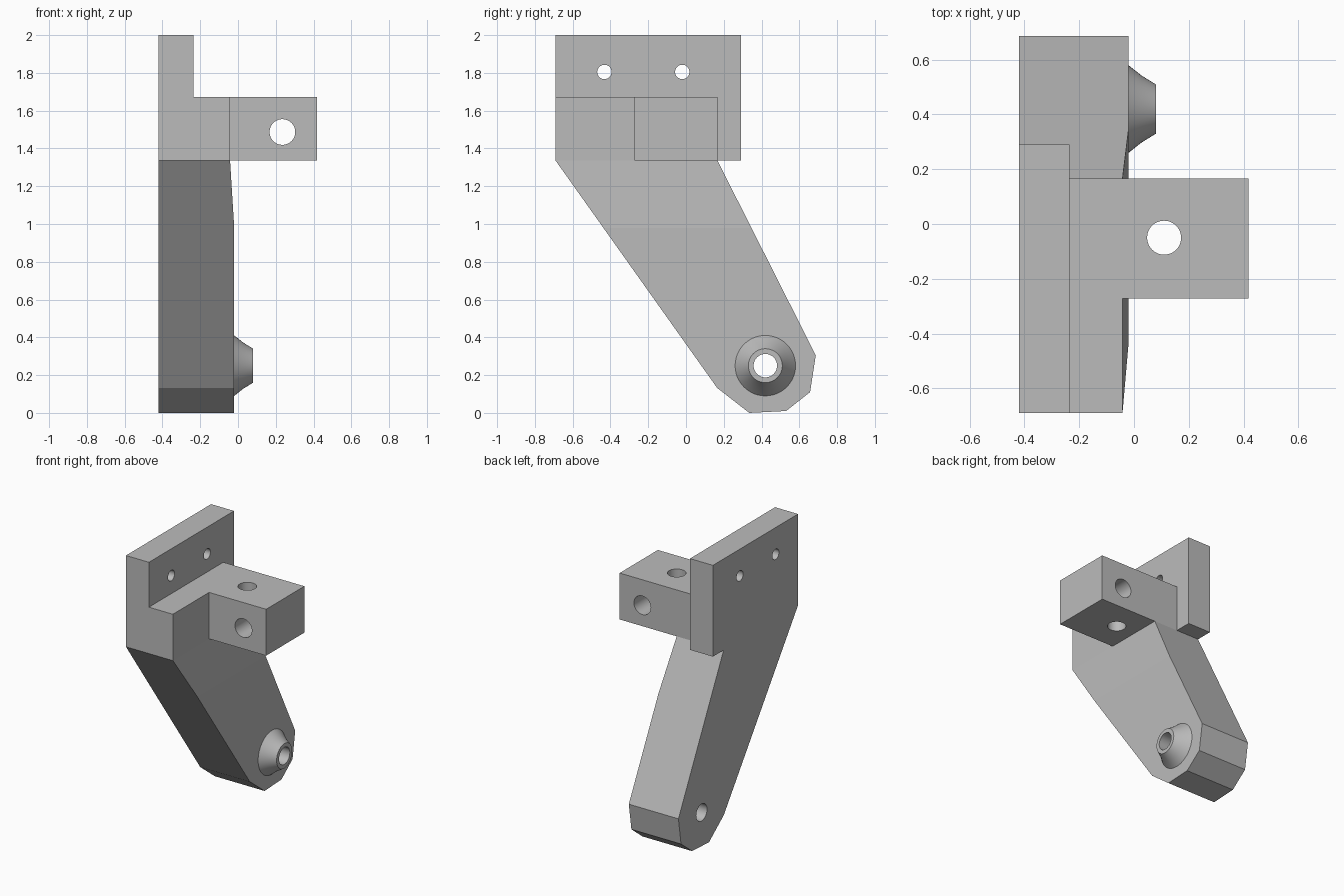
import bpy, bmesh, math
from mathutils import Vector

if "Cube" in bpy.data.objects:
    bpy.data.objects.remove(bpy.data.objects["Cube"], do_unlink=True)

grey = bpy.data.materials.new("plain_grey")
grey.use_nodes = True
grey.diffuse_color = (0.5, 0.5, 0.5, 1)
grey.node_tree.nodes["Principled BSDF"].inputs["Base Color"].default_value = grey.diffuse_color


def finish(name, bm):
    bmesh.ops.recalc_face_normals(bm, faces=bm.faces)
    mesh = bpy.data.meshes.new(name)
    bm.to_mesh(mesh)
    bm.free()
    mesh.materials.append(grey)
    obj = bpy.data.objects.new(name, mesh)
    bpy.context.collection.objects.link(obj)
    return obj


def box(name, low, high):
    bm = bmesh.new()
    bmesh.ops.create_cube(bm, size=1)
    low, high = Vector(low), Vector(high)
    for v in bm.verts:
        v.co = (low + high) / 2 + v.co * (high - low)
    return finish(name, bm)


def select_only(obj):
    bpy.ops.object.select_all(action='DESELECT')
    obj.select_set(True)
    bpy.context.view_layer.objects.active = obj


def drill(obj, centre, radius, axis):
    """Bore a round through hole along the given axis."""
    turn = {'X': (0, math.pi / 2, 0), 'Y': (math.pi / 2, 0, 0), 'Z': (0, 0, 0)}[axis]
    bpy.ops.mesh.primitive_cylinder_add(vertices=48, radius=radius, depth=1.5,
                                        location=centre, rotation=turn)
    cutter = bpy.context.object
    cutter.hide_render = True
    cutter.data.materials.append(grey)
    mod = obj.modifiers.new("bore", 'BOOLEAN')
    mod.operation, mod.solver, mod.object = 'DIFFERENCE', 'EXACT', cutter
    select_only(obj)
    bpy.ops.object.modifier_apply(modifier=mod.name)
    bpy.data.objects.remove(cutter, do_unlink=True)


LEFT, STEP, TOP_SIDE, ARM_SIDE = -0.42, -0.235, -0.042, -0.02
FRONT, BACK, BASE, SHELF = -0.69, 0.167, 1.335, 1.673

# Upright mounting plate with two screw holes
plate = box("mounting_plate", (LEFT, FRONT, BASE), (STEP, 0.29, 2))
for y in (-0.432, -0.02):
    drill(plate, (STEP, y, 1.805), 0.038, 'X')

# Shelf block and the side lug with crossing bores
box("shelf_block", (STEP, FRONT, BASE), (TOP_SIDE, BACK, SHELF))
lug = box("side_lug", (TOP_SIDE, -0.273, BASE), (0.418, BACK, SHELF))
drill(lug, (0.235, -0.05, 1.487), 0.068, 'Y')
drill(lug, (0.11, -0.05, 1.5), 0.062, 'Z')

# Slanted arm, slightly thinner where it meets the shelf
outline = [(FRONT, BASE), (BACK, BASE), (0.687, 0.305), (0.657, 0.11),
           (0.53, 0.01), (0.335, 0), (0.165, 0.132)]
bm = bmesh.new()
face = bm.faces.new([bm.verts.new((LEFT, y, z)) for y, z in outline])
ext = bmesh.ops.extrude_face_region(bm, geom=[face])["geom"]
for v in ext:
    if isinstance(v, bmesh.types.BMVert):
        v.co.x = ARM_SIDE
bmesh.ops.bisect_plane(bm, geom=bm.verts[:] + bm.edges[:] + bm.faces[:],
                       plane_co=(0, 0, 0.98), plane_no=(0, 0, 1))
for v in bm.verts:
    if v.co.z > BASE - 0.01 and v.co.x > STEP:
        v.co.x = TOP_SIDE
arm = finish("slanted_arm", bm)
PIVOT = (0.42, 0.25)
drill(arm, (LEFT, *PIVOT), 0.062, 'X')

# Flared pivot boss, a hollow ring turned around the x axis
profile = [(ARM_SIDE, 0.062), (ARM_SIDE, 0.16), (0.028, 0.122), (0.08, 0.09), (0.08, 0.062)]
bm = bmesh.new()
verts = [bm.verts.new((x, PIVOT[0] + r, PIVOT[1])) for x, r in profile]
edges = [bm.edges.new((verts[i - 1], verts[i])) for i in range(len(verts))]
bmesh.ops.spin(bm, geom=verts + edges, cent=(0, *PIVOT), axis=(1, 0, 0),
               angle=math.tau, steps=48, use_merge=True)
bmesh.ops.remove_doubles(bm, verts=bm.verts, dist=0.0001)
boss = finish("pivot_boss", bm)

# Smooth the round surfaces only
for obj in (plate, lug, arm, boss):
    select_only(obj)
    bpy.ops.object.shade_smooth_by_angle(angle=math.radians(20))

# Keep the arm's faceted tip crisp
for poly in arm.data.polygons:
    c = poly.center
    if math.hypot(c.y - PIVOT[0], c.z - PIVOT[1]) > 0.1:
        poly.use_smooth = False
